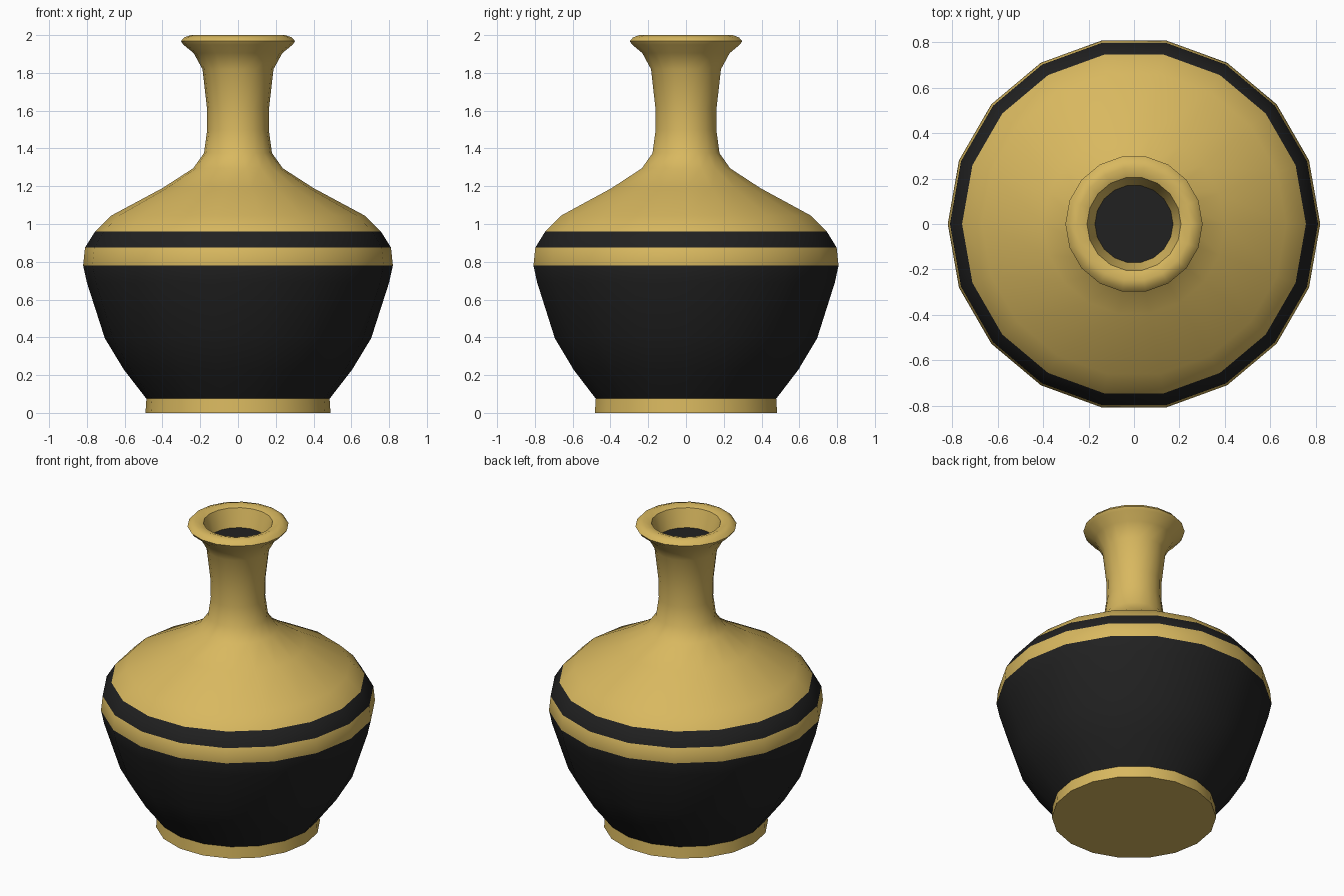
import bpy
import bmesh
from math import cos, sin, tau, radians

cube = bpy.data.objects.get("Cube")
if cube:
    bpy.data.objects.remove(cube, do_unlink=True)

SIDES = 18


def make_material(name, color):
    mat = bpy.data.materials.new(name)
    mat.use_nodes = True
    mat.diffuse_color = color
    mat.node_tree.nodes["Principled BSDF"].inputs["Base Color"].default_value = color
    return mat


gold = make_material("ochre_gold", (0.69, 0.48, 0.115, 1))
black = make_material("glaze_black", (0.015, 0.015, 0.015, 1))


def lathe(name, profile, color_rule):
    """Revolve (radius, height) points, cap both ends, colour faces by rule."""
    bm = bmesh.new()
    rings = [[bm.verts.new((r * cos(tau * i / SIDES), r * sin(tau * i / SIDES), z))
              for i in range(SIDES)] for r, z in profile]
    for level, (low, high) in enumerate(zip(rings, rings[1:])):
        for i in range(SIDES):
            j = (i + 1) % SIDES
            face = bm.faces.new((low[i], low[j], high[j], high[i]))
            face.material_index = color_rule(level)
    bm.faces.new(rings[0][::-1])
    mouth = bm.faces.new(rings[-1])
    mouth.material_index = 1
    mesh = bpy.data.meshes.new(name)
    bm.to_mesh(mesh)
    bm.free()
    mesh.materials.append(gold)
    mesh.materials.append(black)
    obj = bpy.data.objects.new(name, mesh)
    bpy.context.collection.objects.link(obj)
    bpy.ops.object.select_all(action="DESELECT")
    obj.select_set(True)
    bpy.context.view_layer.objects.active = obj
    bpy.ops.object.shade_smooth_by_angle(angle=radians(40))
    return obj


# Foot, belly, shoulder, neck, lip and inner throat in order from the ground up
foot = [(0.49, 0), (0.485, 0.075)]
belly = [(0.605, 0.23), (0.705, 0.395), (0.8, 0.69), (0.82, 0.78)]
bands = [(0.81, 0.875), (0.757, 0.96)]
shoulder = [(0.67, 1.045), (0.4, 1.19), (0.237, 1.295)]
neck = [(0.18, 1.375), (0.163, 1.5), (0.164, 1.61), (0.188, 1.82)]
lip = [(0.235, 1.905), (0.29, 1.95), (0.302, 1.968), (0.285, 1.988), (0.25, 2.0)]
throat = [(0.207, 1.985), (0.172, 1.87)]

# Black belly and the single black stripe under the shoulder
black_levels = {1, 2, 3, 4, 6}
lathe("vase", foot + belly + bands + shoulder + neck + lip + throat,
      lambda level: int(level in black_levels))
